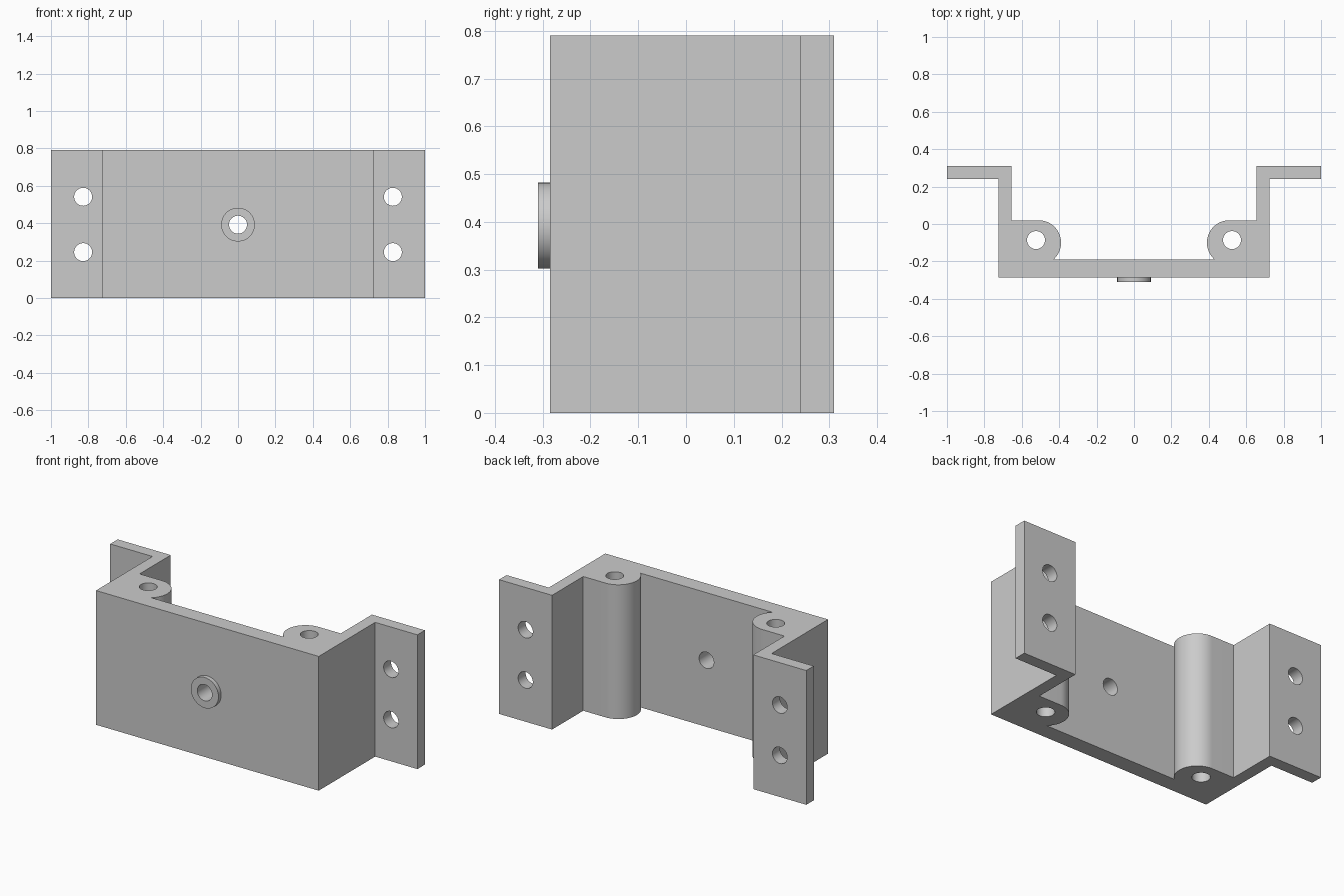
import bpy, bmesh
from math import cos, sin, asin, pi, radians
from mathutils import Matrix, Vector

cube = bpy.data.objects.get("Cube")
if cube:
    bpy.data.objects.remove(cube, do_unlink=True)

HEIGHT = 0.79
FRONT, INNER, BACK = -0.285, -0.19, 0.31
HOLE_R = 0.048

grey = bpy.data.materials.new("plain_grey")
grey.use_nodes = True
colour = (0.6, 0.6, 0.6, 1)
grey.diffuse_color = colour
grey.node_tree.nodes["Principled BSDF"].inputs["Base Color"].default_value = colour


def make_object(name, bm):
    bmesh.ops.recalc_face_normals(bm, faces=bm.faces)
    mesh = bpy.data.meshes.new(name)
    bm.to_mesh(mesh)
    bm.free()
    mesh.materials.append(grey)
    obj = bpy.data.objects.new(name, mesh)
    bpy.context.collection.objects.link(obj)
    return obj


def add_cylinder(bm, centre, radius, depth, along_y):
    turn = Matrix.Rotation(pi / 2 if along_y else 0, 4, "X")
    bmesh.ops.create_cone(bm, cap_ends=True, segments=48, radius1=radius, radius2=radius,
                          depth=depth, matrix=Matrix.Translation(Vector(centre)) @ turn)


# Bracket: half profile with a rounded pillar, mirrored and extruded upwards
cx, cy, r = 0.51, -0.10, 0.12
half = [(0.725, FRONT), (0.725, 0.24), (1, 0.24), (1, BACK), (0.655, BACK), (0.655, cy + r)]
start, end = pi / 2, pi + asin((cy - INNER) / r)
steps = 28
for i in range(steps + 1):
    a = start + (end - start) * i / steps
    half.append((cx + r * cos(a), cy + r * sin(a)))
outline = half + [(-x, y) for x, y in reversed(half)]

bm = bmesh.new()
base = bm.faces.new([bm.verts.new((x, y, 0)) for x, y in outline])
top = bmesh.ops.extrude_face_region(bm, geom=[base])["geom"]
bmesh.ops.translate(bm, vec=(0, 0, HEIGHT), verts=[v for v in top if isinstance(v, bmesh.types.BMVert)])
bracket = make_object("bracket_body", bm)

# Raised collar on the front
bm = bmesh.new()
add_cylinder(bm, (0, FRONT - 0.0075, 0.392), 0.09, 0.035, True)
collar = make_object("front_collar", bm)

# Drill set: pillar bores, flange screw holes and the centre hole
bm = bmesh.new()
add_cylinder(bm, (0, -0.25, 0.392), HOLE_R, 0.3, True)
for side in (-1, 1):
    add_cylinder(bm, (side * 0.524, -0.086, HEIGHT / 2), HOLE_R, 1, False)
    for z in (0.245, 0.541):
        add_cylinder(bm, (side * 0.828, 0.275, z), HOLE_R, 0.2, True)
drills = make_object("drill_cutter", bm)
drills.hide_render = True

for obj in (bracket, collar):
    cut = obj.modifiers.new("holes", "BOOLEAN")
    cut.operation, cut.solver, cut.object = "DIFFERENCE", "EXACT", drills
bpy.context.view_layer.update()
graph = bpy.context.evaluated_depsgraph_get()
cut_meshes = [(o, bpy.data.meshes.new_from_object(o.evaluated_get(graph))) for o in (bracket, collar)]
for obj, mesh in cut_meshes:
    obj.modifiers.clear()
    obj.data = mesh
bpy.data.objects.remove(drills, do_unlink=True)

# Smooth curved walls, keep corners sharp
bpy.ops.object.select_all(action="DESELECT")
for obj in (bracket, collar):
    obj.select_set(True)
bpy.context.view_layer.objects.active = bracket
bpy.ops.object.shade_smooth_by_angle(angle=radians(30))
